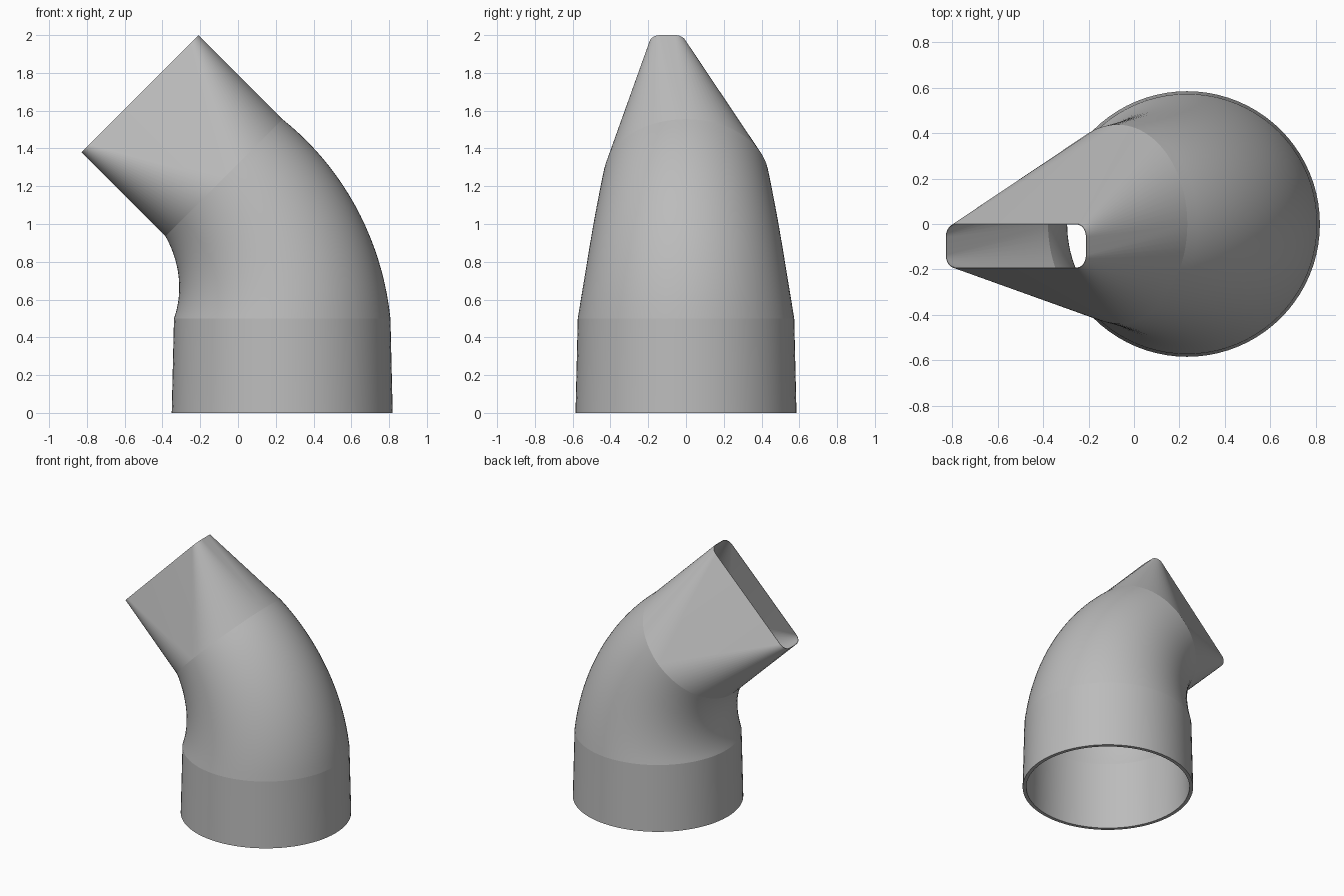
import bpy
import bmesh
from math import sin, cos, pi, radians
from mathutils import Vector

cube = bpy.data.objects.get("Cube")
if cube:
    bpy.data.objects.remove(cube, do_unlink=True)

# One plain grey plastic
grey = bpy.data.materials.new("mid_grey")
grey.use_nodes = True
colour = (0.5, 0.5, 0.5, 1)
grey.diffuse_color = colour
grey.node_tree.nodes["Principled BSDF"].inputs["Base Color"].default_value = colour

ARC = 20            # segments per quarter turn
BEND_STEPS = 20
BEND_X, BEND_Z, BEND_R = -0.82, 0.5, 1.054
TURN = radians(45)


def section(centre, tilt, half_u, half_v, corner):
    """Rounded rectangle across the pipe; a circle when the halves equal the corner."""
    u, v = Vector((cos(tilt), 0, sin(tilt))), Vector((0, 1, 0))
    points = []
    for q, (su, sv) in enumerate([(1, 1), (-1, 1), (-1, -1), (1, -1)]):
        for i in range(ARC + 1):
            a = (q + i / ARC) * pi / 2
            points.append(centre + u * (su * (half_u - corner) + corner * cos(a))
                          + v * (sv * (half_v - corner) + corner * sin(a)))
    return points


def skin(base_r, bend_r, end_r, inset):
    """Sections of one wall from the foot to the mouth, with crease flags."""
    foot = Vector((BEND_X + BEND_R, 0, 0))
    rings = [(section(foot, 0, base_r, base_r, base_r), True)]
    for i in range(BEND_STEPS + 1):
        f = i / BEND_STEPS
        t = TURN * f
        r = bend_r + (end_r - bend_r) * f
        centre = Vector((BEND_X + BEND_R * cos(t), 0, BEND_Z + BEND_R * sin(t)))
        rings.append((section(centre, t, r, r, r), i in (0, BEND_STEPS)))
    # Flat slot mouth, offset toward the front
    mouth = centre + Vector((-sin(TURN), 0, cos(TURN))) * 0.629 + Vector((0, -0.097, 0))
    rings.append((section(mouth, TURN, 0.438 - inset, 0.097 - inset, 0.058 - inset), True))
    return rings


# Outer wall up, inner wall back down, closed at the foot and mouth rims
rings = skin(0.585, 0.573, 0.438, 0) + skin(0.56, 0.55, 0.43, 0.003)[::-1]
bm = bmesh.new()
loops = [[bm.verts.new(p) for p in points] for points, _ in rings]
count = len(loops[0])
for k, low in enumerate(loops):
    high = loops[(k + 1) % len(loops)]
    for i in range(count):
        j = (i + 1) % count
        bm.faces.new((low[i], low[j], high[j], high[i])).smooth = True
for loop, (_, crease) in zip(loops, rings):
    if crease:
        for i in range(count):
            bm.edges.get((loop[i], loop[(i + 1) % count])).smooth = False
bmesh.ops.remove_doubles(bm, verts=bm.verts[:], dist=0.0001)
bmesh.ops.recalc_face_normals(bm, faces=bm.faces[:])

mesh = bpy.data.meshes.new("elbow_nozzle")
bm.to_mesh(mesh)
bm.free()
mesh.materials.append(grey)
nozzle = bpy.data.objects.new("elbow_nozzle", mesh)
bpy.context.collection.objects.link(nozzle)
